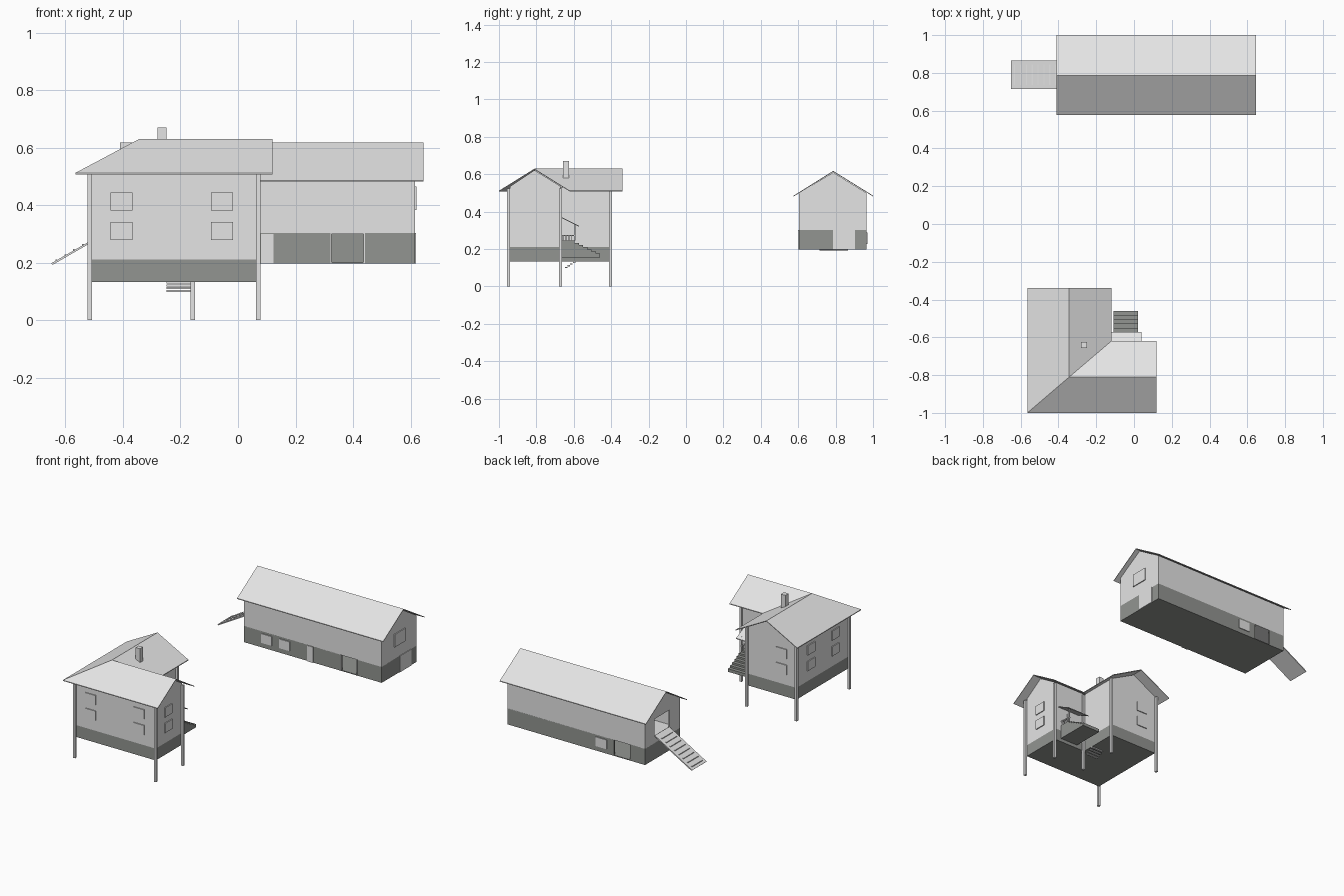
import bpy, bmesh, math
from mathutils import Vector

if "Cube" in bpy.data.objects:
    bpy.data.objects.remove(bpy.data.objects["Cube"])


def material(name, color):
    m = bpy.data.materials.new(name)
    m.diffuse_color = (*color, 1)
    m.use_nodes = True
    m.node_tree.nodes["Principled BSDF"].inputs["Base Color"].default_value = m.diffuse_color
    return m


LIGHT = material("light_grey", (0.78, 0.78, 0.78))
DARK = material("dark_grey", (0.29, 0.30, 0.285))


def finish(name, bm, mat):
    bmesh.ops.recalc_face_normals(bm, faces=bm.faces)
    me = bpy.data.meshes.new(name)
    bm.to_mesh(me)
    bm.free()
    me.materials.append(mat)
    ob = bpy.data.objects.new(name, me)
    bpy.context.collection.objects.link(ob)
    return ob


def box(name, x, y, z, mat=LIGHT):
    """Box given by its (min, max) range on each axis."""
    bm = bmesh.new()
    bmesh.ops.create_cube(bm, size=1)
    for v in bm.verts:
        v.co = [r[0] if c < 0 else r[1] for c, r in zip(v.co, (x, y, z))]
    return finish(name, bm, mat)


def prism(name, pts, axis, lo, hi, mat=LIGHT):
    """Extrude a profile (u, z) along x (u = y) or along y (u = x)."""
    bm = bmesh.new()
    place = (lambda u, z: (lo, u, z)) if axis == "x" else (lambda u, z: (u, lo, z))
    f = bm.faces.new([bm.verts.new(place(u, z)) for u, z in pts])
    geo = bmesh.ops.extrude_face_region(bm, geom=[f])["geom"]
    step = Vector((hi - lo, 0, 0)) if axis == "x" else Vector((0, hi - lo, 0))
    bmesh.ops.translate(bm, vec=step, verts=[g for g in geo if isinstance(g, bmesh.types.BMVert)])
    return finish(name, bm, mat)


def roof(name, polys, thick=0.005):
    """Thin roof sheets, each polygon thickened downwards."""
    bm = bmesh.new()
    for p in polys:
        top = [bm.verts.new(c) for c in p]
        bot = [bm.verts.new((c[0], c[1], c[2] - thick)) for c in p]
        bm.faces.new(top)
        bm.faces.new(bot[::-1])
        for i in range(len(p)):
            j = (i + 1) % len(p)
            bm.faces.new((top[i], bot[i], bot[j], top[j]))
    return finish(name, bm, LIGHT)


# ---------------- stilt house ----------------
X0, X1, XI = -0.51, 0.064, -0.165     # left wall, right wall, inner corner
Y0, Y1, YI = -0.94, -0.41, -0.67      # front wall, back wall, inner corner
RX, RY, EAVE, RIDGE = -0.343, -0.81, 0.512, 0.63
FLOOR, BAND = 0.133, 0.21

# dark base band and light upper walls, L-shaped
box("house_base_front_wing", (X0, X1), (Y0, YI), (FLOOR, BAND), DARK)
box("house_base_back_wing", (X0, XI), (YI, Y1), (FLOOR, BAND), DARK)
box("house_corner_wall", (X0, RX), (Y0, RY), (BAND, 0.53))
prism("house_front_wing", [(Y0, BAND), (YI, BAND), (YI, 0.535), (RY, 0.622), (Y0, 0.535)], "x", RX, X1)
prism("house_back_wing", [(X0, BAND), (XI, BAND), (XI, 0.53), (RX, 0.622), (X0, 0.53)], "y", RY, Y1)

# roof with hip at the front left and valley at the inner corner
A, B = (-0.565, -1.0, EAVE), (0.12, -1.0, EAVE)
C, D = (RX, RY, RIDGE), (0.12, RY, RIDGE)
V, E = (-0.12, -0.62, EAVE), (0.12, -0.62, EAVE)
F, G, H = (-0.12, -0.34, EAVE), (RX, -0.34, RIDGE), (-0.565, -0.34, EAVE)
roof("house_roof", [(A, B, D, C), (C, D, E, V), (C, V, F, G), (A, C, G, H)])

box("chimney", (-0.28, -0.248), (-0.657, -0.625), (0.57, 0.67))

# stilts at the six corners
for px, py in ((-0.515, -0.948), (0.07, -0.948), (0.07, -0.67),
               (-0.157, -0.67), (-0.157, -0.403), (-0.515, -0.403)):
    box("stilt", (px - 0.008, px + 0.008), (py - 0.008, py + 0.008), (0, 0.525))

# windows in two storeys
for zc in (0.31, 0.412):
    z = (zc - 0.031, zc + 0.031)
    for xc in (-0.405, -0.056):
        box("front_window", (xc - 0.038, xc + 0.038), (Y0 - 0.006, Y0), z)
    for yc in (-0.56, -0.81):
        box("left_window", (X0 - 0.006, X0), (yc - 0.038, yc + 0.038), z)
    box("right_window", (X1, X1 + 0.006), (-0.85, -0.774), z)
    box("back_window", (-0.443, -0.367), (Y1, Y1 + 0.006), z)

# entrance landing and stairs in the inner corner
N, TOP, BOT, YS, YE = 7, 0.245, 0.155, -0.595, -0.46
pts = [(YI, BOT + 0.02), (YI, TOP)]
for i in range(N):
    z = TOP + (BOT + 0.02 - TOP) * i / (N - 1)
    y = YS + (YE - YS) * i / (N - 1)
    pts += [(y, z), (y, z + (BOT + 0.02 - TOP) / (N - 1))]
pts = pts[:-1] + [(YE, BOT), (YI, BOT)]
prism("entrance_stairs", pts[1:], "x", -0.108, 0.02, DARK)
box("entrance_door", (-0.085, -0.03), (YI, YI + 0.005), (TOP, 0.345))

# landing railing and porch roof
for i in range(5):
    y = -0.66 + i * 0.0155
    box("baluster", (0.012, 0.018), (y, y + 0.005), (TOP, 0.272))
box("landing_rail", (0.01, 0.02), (YI, -0.592), (0.27, 0.276))
box("porch_post", (0.011, 0.019), (-0.6, -0.592), (TOP, 0.335))
roof("porch_roof", [((-0.12, YI, 0.373), (0.04, YI, 0.373), (0.04, -0.573, 0.325), (-0.12, -0.573, 0.325))])

# short ladder below the floor
for i in range(4):
    y, z = -0.647 + i * 0.014, 0.098 + i * 0.0095
    box("underfloor_ladder_rung", (-0.248, -0.165), (y, y + 0.013), (z, z + 0.007))

# ---------------- long barn ----------------
L, R, S, N2 = -0.38, 0.615, 0.604, 0.965
MID, T = 0.787, 0.01
Z0, ZB = 0.197, 0.303

# dark lower storey with a front and a back opening
box("barn_floor", (L, R), (S, N2), (Z0, Z0 + 0.005), DARK)
for x in ((L, 0.325), (0.437, R)):
    box("barn_lower_front_wall", x, (S, S + T), (Z0, ZB), DARK)
for x in ((L, -0.27), (-0.155, R)):
    box("barn_lower_back_wall", x, (N2 - T, N2), (Z0, ZB), DARK)
for x in ((L, L + T), (R - T, R)):
    box("barn_lower_end_wall", x, (S, N2), (Z0, ZB), DARK)
for x in (0.321, 0.437):
    box("barn_opening_frame", (x, x + 0.004), (S - 0.004, S + T), (Z0, ZB))

# light upper storey, left end opened for the ramp
box("barn_upper_front_wall", (L, R), (S, S + T), (ZB, 0.5))
box("barn_upper_back_wall", (L, R), (N2 - T, N2), (ZB, 0.5))
box("barn_loft_floor", (L, R), (S, N2), (ZB - 0.003, ZB + 0.005))
gable = [(N2, 0.5), (MID, 0.61), (S, 0.5)]
prism("barn_right_gable", [(S, ZB), (N2, ZB)] + gable, "x", R - T, R)
prism("barn_left_gable", [(S, ZB), (0.715, ZB), (0.715, 0.46), (0.865, 0.46),
                          (0.865, ZB), (N2, ZB)] + gable, "x", L, L + T)
box("ramp_sill", (L, L + T), (0.715, 0.865), (ZB, 0.345))

# barn roof
ea, ri, xa, xb = 0.486, 0.618, -0.41, 0.645
roof("barn_roof", [((xa, 0.576, ea), (xb, 0.576, ea), (xb, MID, ri), (xa, MID, ri)),
                   ((xa, MID, ri), (xb, MID, ri), (xb, 1.0, ea), (xa, 1.0, ea))])

# doors and windows
for xc in (-0.215, -0.085):
    box("barn_front_window", (xc - 0.038, xc + 0.038), (S - 0.005, S), (0.228, 0.288))
box("barn_front_door", (0.08, 0.123), (S - 0.005, S), (Z0, ZB - 0.003))
box("barn_back_window", (-0.105, -0.025), (N2, N2 + 0.005), (0.228, 0.288))
box("barn_end_door", (R, R + 0.004), (0.785, 0.903), (Z0, ZB))
box("barn_end_window", (R, R + 0.006), (0.73, 0.843), (0.382, 0.465))

# loading ramp with cross battens
slope = 0.155 / 0.27
prism("ramp", [(-0.65, 0.197), (L, 0.352), (L, 0.344), (-0.645, 0.192)], "y", 0.715, 0.865)
for i in range(8):
    x = -0.635 + i * 0.031
    z = 0.197 + (x + 0.65) * slope
    box("ramp_batten", (x, x + 0.006), (0.735, 0.845), (z - 0.002, z + 0.005))
